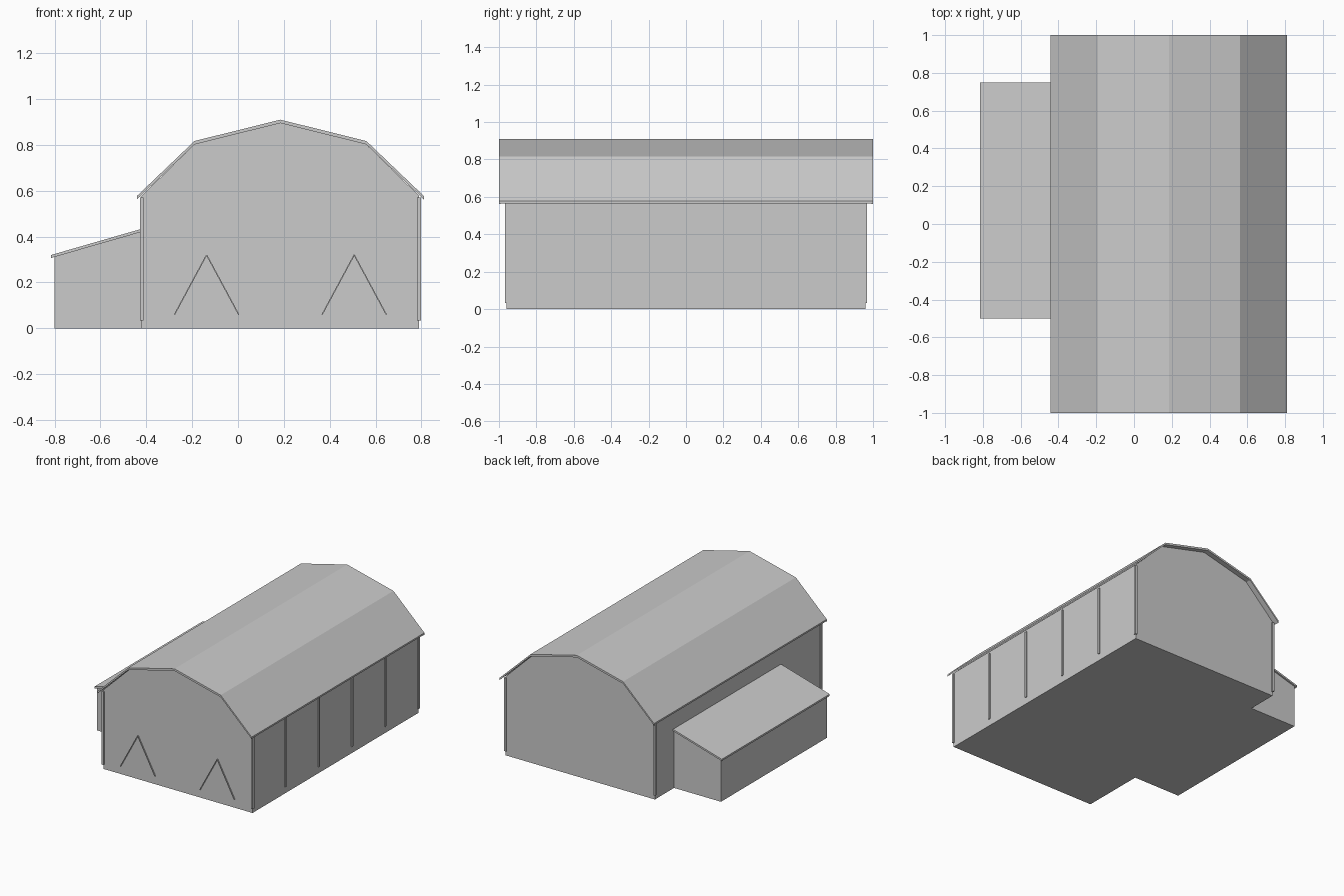
import bpy
import math

cube = bpy.data.objects.get("Cube")
if cube:
    bpy.data.objects.remove(cube, do_unlink=True)

grey = bpy.data.materials.new("light grey")
grey.use_nodes = True
grey.diffuse_color = (0.6, 0.6, 0.6, 1)
grey.node_tree.nodes["Principled BSDF"].inputs["Base Color"].default_value = (0.6, 0.6, 0.6, 1)


def extrude_profile(name, profile, y0, y1):
    """Closed prism from an x-z profile listed counter-clockwise from the front."""
    n = len(profile)
    verts = [(x, y, z) for y in (y0, y1) for x, z in profile]
    faces = [tuple(range(n)), tuple(reversed(range(n, 2 * n)))]
    faces += [(i, i + n, (i + 1) % n + n, (i + 1) % n) for i in range(n)]
    mesh = bpy.data.meshes.new(name)
    mesh.from_pydata(verts, [], faces)
    mesh.materials.append(grey)
    obj = bpy.data.objects.new(name, mesh)
    bpy.context.collection.objects.link(obj)
    return obj


def box(name, x0, x1, y0, y1, z0, z1):
    return extrude_profile(name, [(x0, z0), (x1, z0), (x1, z1), (x0, z1)], y0, y1)


def sheet(name, line, drop, y0, y1):
    """Sheet whose top follows line (left to right), with vertical thickness drop."""
    below = [(x, z - drop) for x, z in line]
    return extrude_profile(name, below + line[::-1], y0, y1)


# Main hall dimensions
MID = 0.185
HALF = 0.605
LEFT, RIGHT = MID - HALF, MID + HALF
END = 0.96

# Barn body with gambrel gables
half_gable = [(HALF, 0.578), (0.371, 0.806)]
gable = [(MID + x, z) for x, z in half_gable] + [(MID, 0.898)]
gable += [(MID - x, z) for x, z in reversed(half_gable)]
extrude_profile("barn_walls", [(LEFT, 0), (RIGHT, 0)] + gable, -END, END)

# Gambrel roof sheet and its gable trim
half_roof = [(0.626, 0.577), (0.375, 0.817)]
roof = [(MID - x, z) for x, z in half_roof] + [(MID, 0.91)]
roof += [(MID + x, z) for x, z in reversed(half_roof)]
sheet("barn_roof", roof, 0.012, -0.998, 0.998)
for side, name in ((-1, "front"), (1, "back")):
    y0, y1 = sorted((side * 0.99, side))
    sheet(name + "_gable_trim", roof, 0.015, y0, y1)

# Corner posts
for x, xname in ((LEFT, "right"), (RIGHT, "left")):
    for y, yname in ((-END, "front"), (END, "back")):
        box(f"{yname}_{xname}_corner_post", x - 0.008, x + 0.008,
            y - 0.009, y + 0.009, 0.033, 0.57)

# Wall battens on the long open side
for i in range(4):
    y = -0.58 + i * 0.385
    box(f"wall_batten_{i + 1}", RIGHT - 0.004, RIGHT + 0.007,
        y - 0.008, y + 0.008, 0.05, 0.56)

# Lean-to shed
SHED = -0.8
extrude_profile("lean_to_walls",
                [(SHED, 0), (LEFT, 0), (LEFT, 0.422), (SHED, 0.312)], -0.488, 0.738)
sheet("lean_to_roof", [(-0.815, 0.32), (LEFT, 0.434)], 0.013, -0.5, 0.75)

# Thin door braces on the front wall, two sloping strips per door
for door, cx in (("right", MID - 0.322), ("left", MID + 0.322)):
    for s, leg in ((-1, "outer"), (1, "inner")):
        foot, top = (cx + s * 0.14, 0.06), (cx, 0.32)
        length = math.dist(foot, top)
        brace = box(f"{door}_door_{leg}_brace", -0.0025, 0.0025,
                    -0.008, 0.002, -length / 2, length / 2)
        brace.location = ((foot[0] + top[0]) / 2, -END, (foot[1] + top[1]) / 2)
        brace.rotation_euler.y = math.atan2(top[0] - foot[0], top[1] - foot[1])
